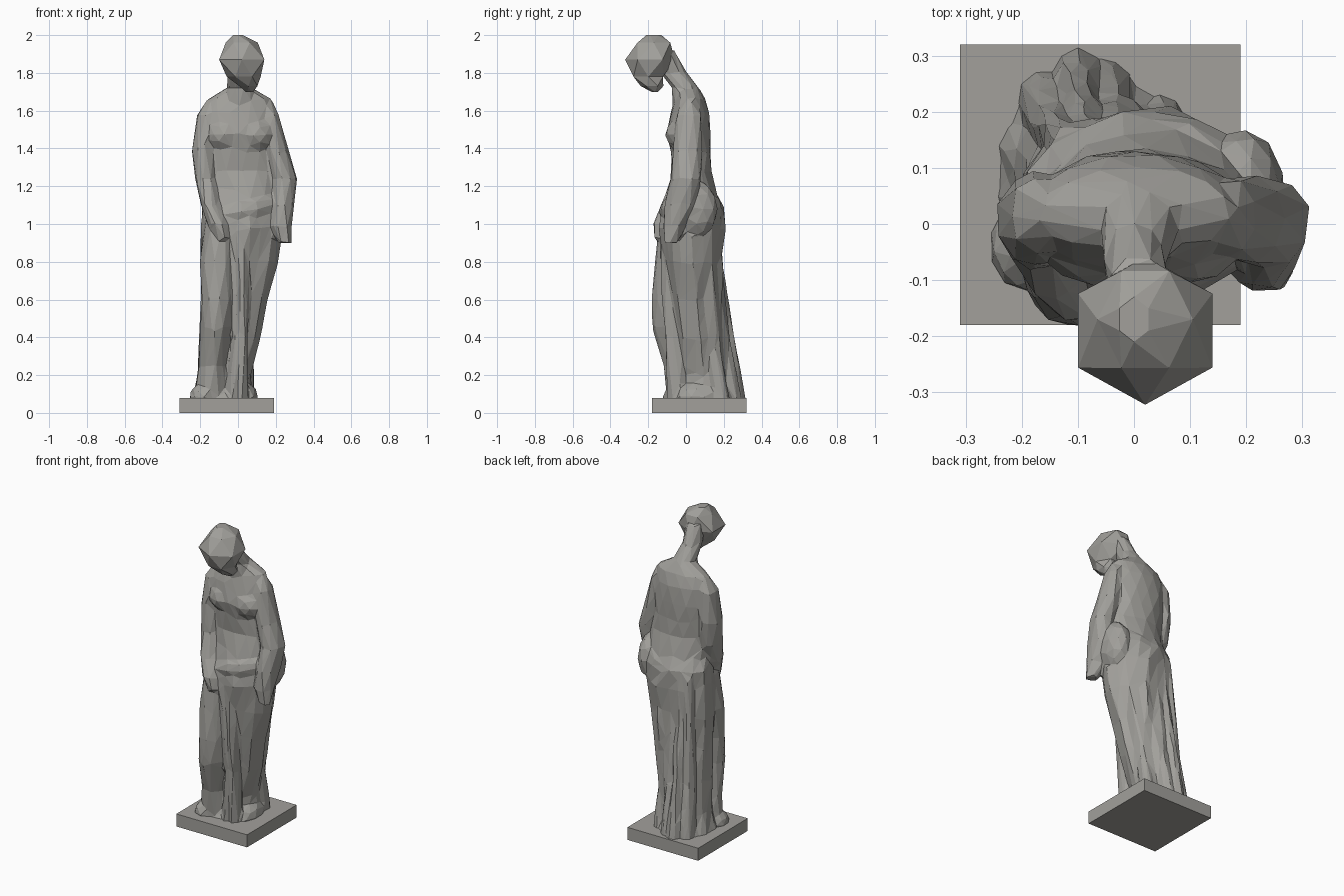
import bpy, bmesh, math, random

random.seed(4)
stone = bpy.data.materials.new("grey stone")
stone.diffuse_color = (0.36, 0.353, 0.33, 1)
carved = []          # parts fused into the draped figure


def finish(name, bm):
    bmesh.ops.recalc_face_normals(bm, faces=bm.faces)
    me = bpy.data.meshes.new(name)
    bm.to_mesh(me)
    bm.free()
    me.materials.append(stone)
    ob = bpy.data.objects.new(name, me)
    bpy.context.collection.objects.link(ob)
    carved.append(ob)
    return ob


def tube(name, sections, sides=8, jitter=0.005, pleat=0.0):
    """Faceted loft through level ellipses (x, y, z, rx, ry); pleats grow downwards."""
    bm = bmesh.new()
    rings = []
    for i, (x, y, z, rx, ry) in enumerate(sections):
        ring = []
        for k in range(sides):
            a = 2 * math.pi * (k + 0.5 * (i % 2) * (pleat == 0)) / sides
            s = 1 - (pleat * i / (len(sections) - 1) if k % 2 else 0)
            j = [random.uniform(-jitter, jitter) for _ in range(3)]
            ring.append(bm.verts.new((x + rx * s * math.cos(a) + j[0],
                                      y + ry * s * math.sin(a) + j[1], z + j[2])))
        rings.append(ring)
    for i, (lo, hi) in enumerate(zip(rings, rings[1:])):
        for k in range(sides):
            n = (k + 1) % sides
            a, b, c, d = lo[k], lo[n], hi[n], hi[k]
            # staggered rings alternate their diagonal
            if i % 2 and pleat == 0:
                bm.faces.new((a, b, c))
                bm.faces.new((a, c, d))
            else:
                bm.faces.new((a, b, d))
                bm.faces.new((b, c, d))
    bm.faces.new(rings[0])
    bm.faces.new(rings[-1])
    return finish(name, bm)


def blob(name, loc, size, sub=2):
    bm = bmesh.new()
    bmesh.ops.create_icosphere(bm, subdivisions=sub, radius=1)
    for v in bm.verts:
        v.co = [l + c * s for l, c, s in zip(loc, v.co, size)]
    return finish(name, bm)


# neck, shoulders and torso
tube("neck", [(0.01, -0.12, 1.92, 0.06, 0.06), (0.0, -0.065, 1.80, 0.055, 0.07),
              (0.01, -0.005, 1.72, 0.07, 0.075), (0.01, 0.02, 1.62, 0.12, 0.09)], 10, 0.002)
tube("torso", [(0.01, 0.01, 1.72, 0.07, 0.06), (0.01, 0.02, 1.665, 0.165, 0.08),
               (0.0, 0.02, 1.59, 0.19, 0.102), (0.0, 0.015, 1.48, 0.19, 0.115),
               (0.005, 0.025, 1.38, 0.18, 0.105), (0.02, 0.03, 1.28, 0.185, 0.102),
               (0.025, 0.03, 1.18, 0.195, 0.13), (0.02, 0.03, 1.07, 0.20, 0.155)], 14, 0.004)
for side, x in (("left", 0.09), ("right", -0.07)):
    blob(side + "_breast", (x, -0.03, 1.475), (0.10, 0.08, 0.085))

# sleeved arms, one resting in front and one hanging at the side
tube("right_arm", [(-0.12, 0.015, 1.655, 0.05, 0.04), (-0.162, 0.015, 1.58, 0.06, 0.072),
                   (-0.183, 0.01, 1.39, 0.062, 0.085), (-0.172, -0.005, 1.24, 0.058, 0.08),
                   (-0.145, -0.06, 1.10, 0.053, 0.075), (-0.105, -0.12, 1.0, 0.05, 0.055),
                   (-0.075, -0.14, 0.92, 0.03, 0.03)], 9)
tube("left_arm", [(0.13, 0.02, 1.655, 0.05, 0.04), (0.16, 0.015, 1.58, 0.06, 0.072),
                  (0.205, 0.01, 1.39, 0.065, 0.08), (0.245, 0.0, 1.24, 0.069, 0.085),
                  (0.24, -0.03, 1.10, 0.058, 0.085), (0.228, -0.065, 0.99, 0.06, 0.06),
                  (0.25, -0.085, 0.895, 0.036, 0.036)], 9)
# cloth bunched between the hanging arm and the hip
blob("hip_cloth", (0.195, 0.055, 1.08), (0.075, 0.115, 0.15))

# draped skirt, given as z, x range, y range
skirt = [(1.17, -0.16, 0.205, -0.09, 0.15), (1.09, -0.195, 0.23, -0.12, 0.20),
         (0.98, -0.205, 0.24, -0.14, 0.205), (0.80, -0.21, 0.21, -0.12, 0.195),
         (0.60, -0.205, 0.16, -0.10, 0.20), (0.40, -0.21, 0.125, -0.07, 0.22),
         (0.20, -0.225, 0.075, -0.05, 0.24), (0.06, -0.26, 0.08, -0.07, 0.26)]
tube("skirt", [((a + b) / 2, (c + d) / 2, z, (b - a) / 2, (d - c) / 2)
               for z, a, b, c, d in skirt], 18, 0.01, 0.12)

# bent leg under the cloth
tube("bent_leg", [(-0.10, -0.05, 1.02, 0.08, 0.09), (-0.11, -0.075, 0.80, 0.09, 0.09),
                  (-0.11, -0.09, 0.60, 0.085, 0.09), (-0.12, -0.09, 0.45, 0.08, 0.09),
                  (-0.135, -0.04, 0.25, 0.075, 0.075), (-0.15, -0.02, 0.06, 0.09, 0.075)], 9)

# cloth gathered between the legs
for i, x in enumerate((-0.01, 0.04)):
    tube(f"front_fold_{i}", [(x - 0.03, -0.10, 1.02, 0.035, 0.035),
                             (x - i * 0.01, -0.085, 0.70, 0.03, 0.05),
                             (x - i * 0.015, -0.065, 0.40, 0.026, 0.05),
                             (x - 0.02, -0.045, 0.06, 0.04, 0.055)], 6)

# long back folds trailing onto the plinth
for i, (xt, xb, yb) in enumerate(((-0.12, -0.17, 0.235), (-0.08, -0.10, 0.275),
                                  (-0.02, -0.045, 0.255), (0.06, 0.05, 0.19))):
    tube(f"back_fold_{i}", [(xt, 0.14, 1.05, 0.025, 0.035),
                            (xt * 0.7 + xb * 0.3, 0.16, 0.75, 0.03, 0.04),
                            (xt * 0.35 + xb * 0.65, yb - 0.06, 0.40, 0.031, 0.046),
                            (xb, yb, 0.05, 0.044, 0.048)], 6)

# rolled cloth slung around the hips
bm = bmesh.new()
rings = []
for k in range(16):
    a = 2 * math.pi * k / 16
    ring = []
    for m in range(5):
        t = 2 * math.pi * m / 5
        r = 1 + 0.13 * math.cos(t)
        x = 0.02 + 0.19 * r * math.cos(a)
        ring.append(bm.verts.new((x, 0.03 + 0.155 * r * math.sin(a),
                                  1.06 + 0.25 * x + 0.045 * math.sin(t)
                                  + random.uniform(-0.01, 0.01))))
    rings.append(ring)
for k in range(16):
    a, b = rings[k], rings[(k + 1) % 16]
    for m in range(5):
        n = (m + 1) % 5
        bm.faces.new((a[m], b[m], b[n]))
        bm.faces.new((a[m], b[n], a[n]))
finish("hip_roll", bm)

# feet and spread hem
blob("right_foot", (-0.185, -0.04, 0.085), (0.075, 0.085, 0.07))
blob("left_foot", (0.045, 0.06, 0.085), (0.062, 0.12, 0.07))
tube("hem", [(-0.08, 0.09, 0.18, 0.12, 0.13), (-0.08, 0.09, 0.05, 0.18, 0.20)], 12, 0.006)

# fuse the parts into one skin, then cut it down to coarse facets
bpy.ops.object.select_all(action='DESELECT')
for ob in carved:
    ob.select_set(True)
figure = carved[0]
bpy.context.view_layer.objects.active = figure
bpy.ops.object.join()
figure.name = "draped_figure"
fuse = figure.modifiers.new("fuse", 'REMESH')
fuse.mode = 'VOXEL'
fuse.voxel_size = 0.01
soften = figure.modifiers.new("soften", 'SMOOTH')
soften.factor = 0.5
soften.iterations = 8
facet = figure.modifiers.new("facet", 'DECIMATE')
facet.ratio = 0.017

# bowed head with few, large facets
tube("head", [(0.06, -0.165, 1.70, 0.02, 0.02), (0.055, -0.18, 1.73, 0.055, 0.06),
              (0.03, -0.20, 1.78, 0.09, 0.09), (0.02, -0.19, 1.87, 0.138, 0.132),
              (0.02, -0.17, 1.96, 0.085, 0.10), (0.0, -0.17, 2.0, 0.03, 0.04)], 6, 0.0)

# plinth
bm = bmesh.new()
bmesh.ops.create_cube(bm, size=1)
for v in bm.verts:
    v.co = (v.co.x * 0.5 - 0.06, v.co.y * 0.5 + 0.07, v.co.z * 0.08 + 0.04)
finish("plinth", bm)
